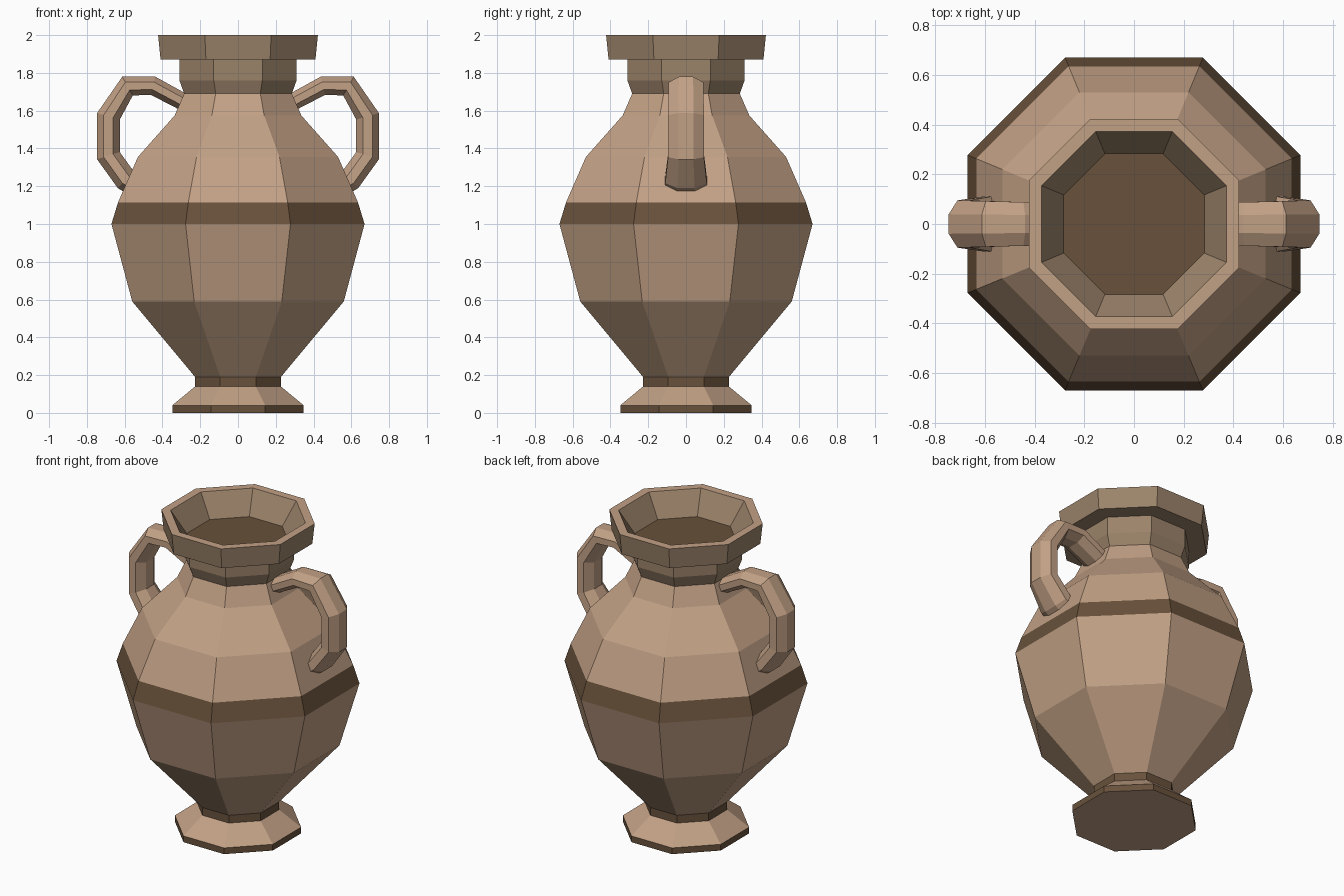
import bpy, bmesh, math
from mathutils import Vector

if "Cube" in bpy.data.objects:
    bpy.data.objects.remove(bpy.data.objects["Cube"])


def material(name, rgb):
    m = bpy.data.materials.new(name)
    m.diffuse_color = (*rgb, 1)
    m.use_nodes = True
    m.node_tree.nodes["Principled BSDF"].inputs["Base Color"].default_value = m.diffuse_color
    return m


TAN = material("tan clay", (0.54, 0.355, 0.235))
DARK = material("dark brown glaze", (0.14, 0.083, 0.044))
MUTED = material("muted brown clay", (0.33, 0.227, 0.144))
MATS = [TAN, DARK, MUTED]


def skin(name, rings, colours, caps=(0, 0)):
    """Join successive rings of points with flat faces and cap both ends."""
    bm = bmesh.new()
    loops = [[bm.verts.new(p) for p in ring] for ring in rings]
    n = len(loops[0])
    for a, b, c in zip(loops, loops[1:], colours):
        for i in range(n):
            j = (i + 1) % n
            bm.faces.new((a[i], a[j], b[j], b[i])).material_index = c
    bm.faces.new(loops[0][::-1]).material_index = caps[0]
    bm.faces.new(loops[-1]).material_index = caps[1]
    bmesh.ops.recalc_face_normals(bm, faces=bm.faces)
    me = bpy.data.meshes.new(name)
    bm.to_mesh(me)
    bm.free()
    for m in MATS:
        me.materials.append(m)
    ob = bpy.data.objects.new(name, me)
    bpy.context.collection.objects.link(ob)
    return ob


def octagon(apothem, z):
    r = apothem / math.cos(math.pi / 8)
    return [(r * math.cos((k + 0.5) * math.pi / 4),
             r * math.sin((k + 0.5) * math.pi / 4), z) for k in range(8)]


# Vase: apothem, height, colour of the band that starts there (0 tan, 1 dark, 2 muted)
profile = [
    (0.348, 0.0, 1), (0.348, 0.04, 0), (0.227, 0.14, 1), (0.227, 0.19, 0),
    (0.56, 0.59, 0), (0.67, 1.0, 1), (0.635, 1.115, 0), (0.53, 1.355, 0),
    (0.335, 1.575, 0), (0.285, 1.69, 2), (0.31, 1.76, 2), (0.31, 1.87, 2),
    (0.41, 1.87, 2), (0.423, 2.0, 0), (0.372, 2.0, 2), (0.283, 1.86, 2),
]
skin("vase_body", [octagon(a, z) for a, z, _ in profile],
     [c for *_, c in profile], caps=(0, 1))

# Handle: x, z, half width, half thickness along the path
path = [
    (0.25, 1.625, 0.085, 0.045), (0.45, 1.732, 0.088, 0.048),
    (0.585, 1.73, 0.092, 0.05), (0.686, 1.57, 0.095, 0.06),
    (0.686, 1.362, 0.095, 0.06), (0.595, 1.235, 0.11, 0.06),
    (0.52, 1.19, 0.115, 0.06),
]
pts = [Vector((x, 0, z)) for x, z, *_ in path]
rings = []
for i, (x, z, w, t) in enumerate(path):
    d0 = (pts[i] - pts[max(i - 1, 0)]).normalized()
    d1 = (pts[min(i + 1, len(pts) - 1)] - pts[i]).normalized()
    d = (d0 + d1).normalized()
    # widen across the bend so the tube keeps its thickness
    mitre = 1 / max(d.dot(d1 if d1.length else d0), 0.5)
    side = Vector((-d.z, 0, d.x)) * t * mitre / math.cos(math.pi / 8)
    wide = Vector((0, w / math.cos(math.pi / 8), 0))
    rings.append([pts[i] + side * math.cos(a) + wide * math.sin(a)
                  for a in [(k + 0.5) * math.pi / 4 for k in range(8)]])
handles = skin("handles", rings, [0] * (len(rings) - 1))
mirror = handles.modifiers.new("both sides", 'MIRROR')
mirror.use_axis[0] = True
